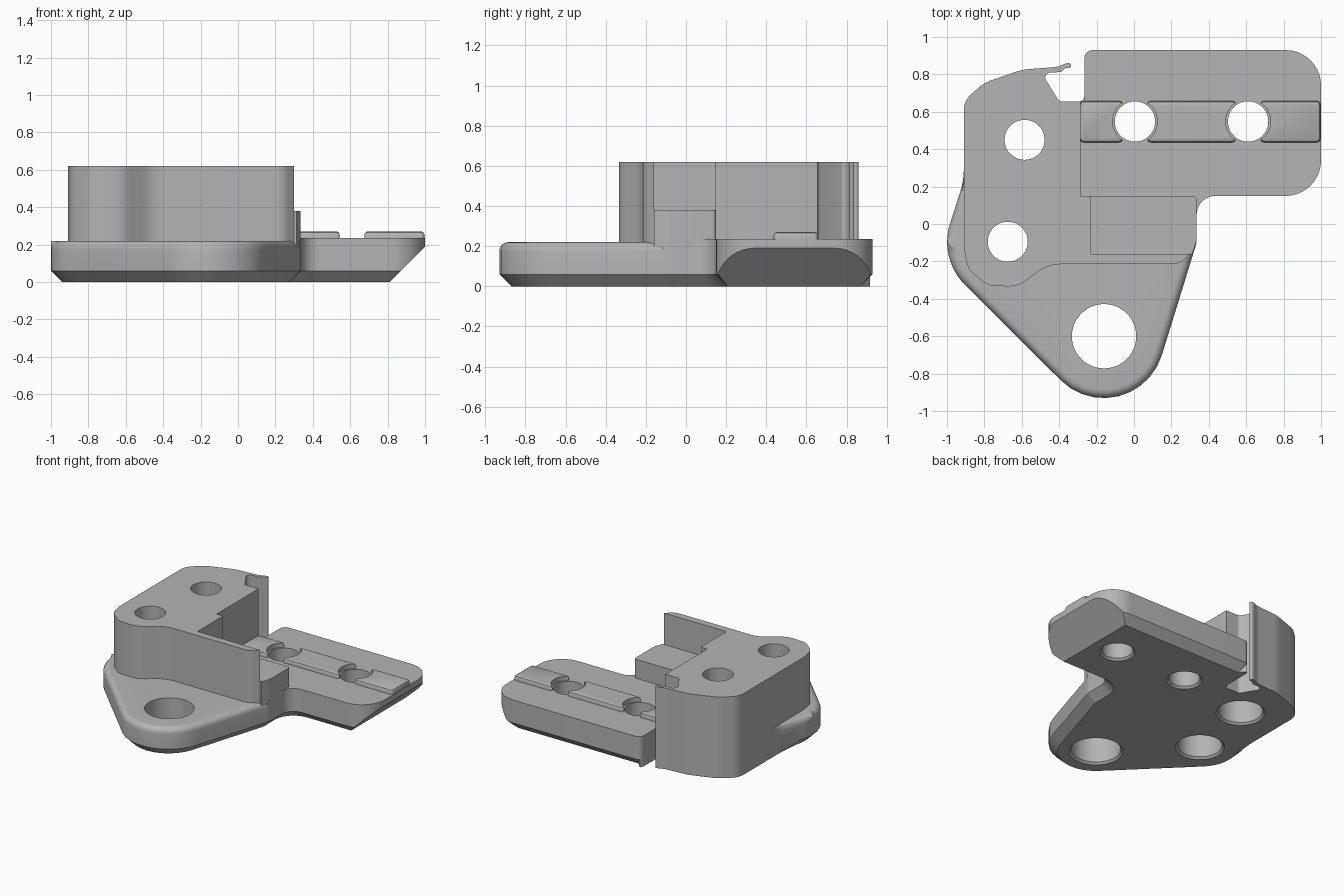
import bpy, bmesh, math
from mathutils import Vector, Matrix

if "Cube" in bpy.data.objects:
    bpy.data.objects.remove(bpy.data.objects["Cube"])

grey = bpy.data.materials.new("plain_grey")
grey.use_nodes = True
colour = (0.46, 0.46, 0.46, 1)
grey.diffuse_color = colour
grey.node_tree.nodes["Principled BSDF"].inputs["Base Color"].default_value = colour


def rounded(corners, steps=10):
    """Turn (x, y, radius) corners into an outline with arcs."""
    out = []
    for i, (x, y, r) in enumerate(corners):
        p = Vector((x, y))
        if r == 0:
            out.append(p)
            continue
        a = (Vector(corners[i - 1][:2]) - p).normalized()
        b = (Vector(corners[(i + 1) % len(corners)][:2]) - p).normalized()
        half = a.angle(b) / 2
        centre = p + (a + b).normalized() * (r / math.sin(half))
        start = p + a * (r / math.tan(half)) - centre
        turn = (p + b * (r / math.tan(half)) - centre)
        sweep = start.angle_signed(turn)
        for k in range(steps + 1):
            out.append(centre + Matrix.Rotation(-sweep * k / steps, 2) @ start)
    return out


def inset(outline, amount, weight):
    """Move a counter-clockwise outline inwards with mitred corners."""
    out = []
    for i, p in enumerate(outline):
        d1 = (p - outline[i - 1]).normalized()
        d2 = (outline[(i + 1) % len(outline)] - p).normalized()
        n1, n2 = Vector((-d1.y, d1.x)), Vector((-d2.y, d2.x))
        m = (n1 + n2) / max(0.4, 1 + n1.dot(n2))
        out.append(p + m * amount * weight(p))
    return out


def full(p):
    return 1


def prism(name, outline, levels):
    """Stack rings of the outline; each level is (height, inset, weight)."""
    bm = bmesh.new()
    rings = []
    for z, amount, weight in levels:
        rings.append([bm.verts.new((q.x, q.y, z)) for q in inset(outline, amount, weight)])
    n = len(outline)
    for low, high in zip(rings, rings[1:]):
        for i in range(n):
            j = (i + 1) % n
            bm.faces.new((low[i], low[j], high[j], high[i]))
    bm.faces.new(rings[0][::-1])
    bm.faces.new(rings[-1])
    bmesh.ops.recalc_face_normals(bm, faces=bm.faces)
    mesh = bpy.data.meshes.new(name)
    bm.to_mesh(mesh)
    bm.free()
    obj = bpy.data.objects.new(name, mesh)
    bpy.context.collection.objects.link(obj)
    mesh.materials.append(grey)
    return obj


def straight(low, high):
    return [(low, 0, full), (high, 0, full)]


def circle(x, y, r, n=48):
    return [Vector((x + r * math.cos(math.tau * k / n), y + r * math.sin(math.tau * k / n)))
            for k in range(n)]


# Outlines
back_notch = [(-0.265, 0.655, 0.03), (-0.40, 0.655, 0.03), (-0.48, 0.785, 0.02),
              (-0.455, 0.81, 0.015), (-0.39, 0.812, 0.03), (-0.365, 0.835, 0.015),
              (-0.335, 0.835, 0.01), (-0.34, 0.862, 0.012), (-0.365, 0.858, 0.01),
              (-0.41, 0.84, 0.1), (-0.60, 0.825, 0.3), (-0.80, 0.755, 0.2),
              (-0.91, 0.66, 0.12)]
base_outline = rounded(
    [(-0.91, 0.23, 0.4), (-1.045, -0.185, 0.325), (-0.01, -1.215, 0.325),
     (0.335, -0.10, 0.12), (0.335, 0.15, 0.1), (1, 0.15, 0.19), (1, 0.93, 0.19),
     (-0.265, 0.93, 0.045)] + back_notch)
arm_outline = rounded(
    [(-0.285, 0.0, 0), (0.335, 0.0, 0), (0.335, 0.15, 0.1), (1, 0.15, 0.19),
     (1, 0.93, 0.19), (-0.265, 0.93, 0.045), (-0.265, 0.655, 0), (-0.285, 0.655, 0)])
block_outline = rounded(
    [(-0.91, -0.12, 0.1), (-0.89, -0.24, 0.12), (-0.78, -0.33, 0.1), (-0.62, -0.335, 0.16),
     (-0.46, -0.215, 0.2), (0.24, -0.215, 0.1), (0.30, -0.16, 0), (-0.23, -0.16, 0),
     (-0.23, 0.15, 0), (-0.285, 0.15, 0), (-0.285, 0.655, 0)] + back_notch[1:])
step_outline = rounded(
    [(-0.23, -0.16, 0), (0.312, -0.16, 0), (0.335, -0.09, 0.1), (0.335, 0.15, 0.02),
     (-0.23, 0.15, 0)])


# Where the edge treatments of the base fade out
def lobe(p):
    return min(1, max(0, (-0.91 - p.x) / 0.06))


def bottom_edge(p):
    if p.x < -0.25 and p.y > 0.25:
        return 0
    return lobe(p) if p.x < -0.85 and p.y > -0.1 else 1


def top_edge(p):
    if p.x < -0.85 and p.y > -0.1:
        return lobe(p)
    return 1 if p.y < -0.115 else 0


fillet = [(0.22 - 0.045 * (1 - math.sin(a)), 0.045 * (1 - math.cos(a)), top_edge)
          for a in [math.pi / 2 * k / 6 for k in range(7)]]
base = prism("base_plate", base_outline,
             [(0, 0.06, bottom_edge), (0.06, 0, full)] + fillet)
arm = prism("arm_pad", arm_outline, straight(0.22, 0.235))
block = prism("upper_block", block_outline, straight(0.17, 0.62))
step = prism("step_block", step_outline, straight(0.17, 0.38))

# Raised rail pieces along the arm
rails = []
for name, x0, x1 in (("inner", -0.29, -0.06), ("middle", 0.07, 0.545), ("outer", 0.675, 0.997)):
    outline = rounded([(x0, 0.437, 0.02), (x1, 0.437, 0.02), (x1, 0.658, 0.02),
                       (x0, 0.658, 0.02)], 4)
    rails.append(prism(name + "_rail", outline,
                       [(0.23, 0, full), (0.255, 0, full), (0.265, 0.005, full),
                        (0.27, 0.015, full)]))


def cut(obj, cutter):
    mod = obj.modifiers.new("cut", "BOOLEAN")
    mod.operation = "DIFFERENCE"
    mod.solver = "EXACT"
    mod.object = cutter
    bpy.context.view_layer.objects.active = obj
    bpy.ops.object.modifier_apply(modifier=mod.name)


def bore(x, y, wide, narrow, depth):
    """Hole cutter with a bottom chamfer and a wide lower bore."""
    return prism("bore_cutter", circle(x, y, wide),
                 [(-0.02, -0.035, full), (0.015, 0, full), (depth, 0, full),
                  (depth + 0.0005, wide - narrow, full), (1, wide - narrow, full)])


# Holes: mounting holes through the body, and two through the arm
front_hole = bore(-0.16, -0.60, 0.172, 0.171, 0.5)
left_hole = bore(-0.675, -0.095, 0.155, 0.107, 0.2)
rear_hole = bore(-0.585, 0.45, 0.155, 0.107, 0.32)
arm_holes = [bore(x, 0.548, 0.108, 0.107, 0.5) for x in (0.005, 0.61)]
rail_gaps = [prism("gap_cutter", circle(x, 0.548, 0.12), straight(0.1, 0.5))
             for x in (0.005, 0.61)]

# Sloping underside at the arm end
wedge = prism("wedge_cutter", [Vector(p) for p in ((0.76, -0.05), (1.05, -0.05), (1.05, 0.24))],
              straight(-1.5, 1.5))
wedge.data.transform(Matrix.Rotation(math.pi / 2, 4, "X"))

for cutter in [front_hole, left_hole, rear_hole, wedge] + arm_holes:
    cut(base, cutter)
for cutter in (left_hole, rear_hole):
    cut(block, cutter)
for cutter in arm_holes:
    cut(arm, cutter)
for rail in rails:
    for cutter in rail_gaps:
        cut(rail, cutter)
for cutter in [front_hole, left_hole, rear_hole, wedge] + arm_holes + rail_gaps:
    bpy.data.objects.remove(cutter)

# Smooth the curved walls, keep the edges crisp
bpy.ops.object.select_all(action="DESELECT")
for obj in [base, arm, block, step] + rails:
    obj.select_set(True)
bpy.context.view_layer.objects.active = base
bpy.ops.object.shade_smooth_by_angle(angle=math.radians(30))
